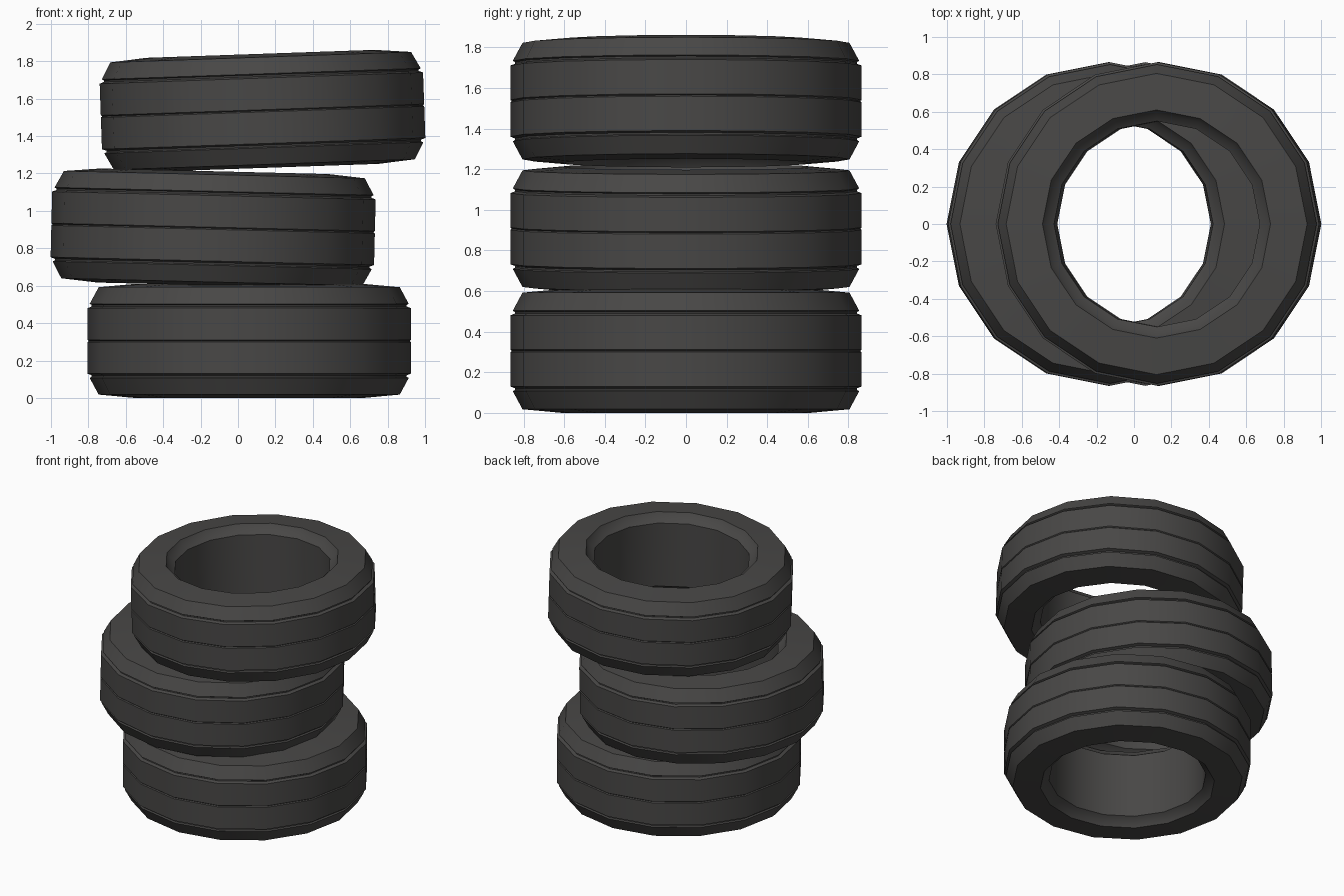
import bpy, bmesh, math

if "Cube" in bpy.data.objects:
    bpy.data.objects.remove(bpy.data.objects["Cube"])

SIDES = 16
# half cross-section of a tyre (radius, height above mid-plane), tread to bore
HALF = [(0.865, 0.006), (0.865, 0.175), (0.842, 0.184), (0.842, 0.192),
        (0.853, 0.198), (0.805, 0.287), (0.61, 0.305), (0.59, 0.272),
        (0.55, 0.245)]
PROFILE = [(r, -z) for r, z in reversed(HALF)] + [(0.858, 0.0)] + HALF

# dark rubber
rubber = bpy.data.materials.new("rubber")
rubber.diffuse_color = (0.065, 0.063, 0.061, 1)
rubber.use_nodes = True
rubber.node_tree.nodes["Principled BSDF"].inputs["Base Color"].default_value = rubber.diffuse_color


def tyre(name, x, z, tilt):
    bm = bmesh.new()
    rings = []
    for i in range(SIDES):
        a = 2 * math.pi * i / SIDES
        rings.append([bm.verts.new((r * math.cos(a), r * math.sin(a), h))
                      for r, h in PROFILE])
    n = len(PROFILE)
    for i in range(SIDES):
        p, q = rings[i], rings[(i + 1) % SIDES]
        for j in range(n):
            k = (j + 1) % n
            bm.faces.new((p[j], q[j], q[k], p[k]))
    bmesh.ops.recalc_face_normals(bm, faces=bm.faces)
    mesh = bpy.data.meshes.new(name)
    bm.to_mesh(mesh)
    bm.free()
    mesh.materials.append(rubber)
    ob = bpy.data.objects.new(name, mesh)
    bpy.context.collection.objects.link(ob)
    ob.location = (x, 0, z)
    ob.rotation_euler = (0, math.radians(tilt), 0)
    bpy.ops.object.select_all(action='DESELECT')
    ob.select_set(True)
    bpy.context.view_layer.objects.active = ob
    bpy.ops.object.shade_smooth_by_angle(angle=math.radians(30))


# stack of three, the upper two leaning
tyre("bottom_tyre", 0.06, 0.305, 0)
tyre("middle_tyre", -0.133, 0.907, 1.4)
tyre("top_tyre", 0.131, 1.535, -2.0)
